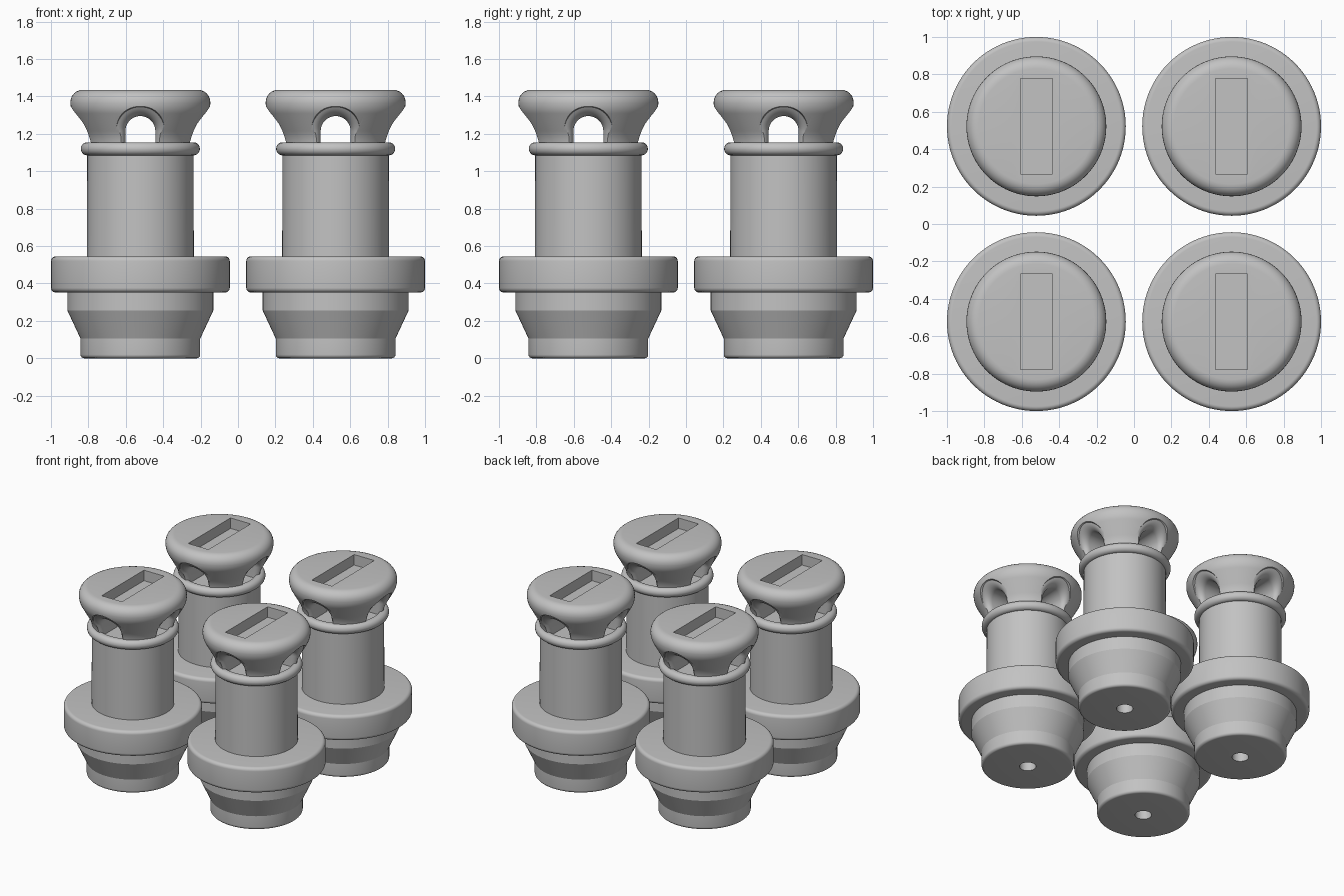
import bpy, bmesh, math

cube = bpy.data.objects.get("Cube")
if cube:
    bpy.data.objects.remove(cube, do_unlink=True)

SPACING = 0.522
SEGMENTS = 96
FLOOR = 1.13          # floor of the tunnels in the head

grey = bpy.data.materials.new("plain grey")
grey.use_nodes = True
colour = (0.54, 0.54, 0.54, 1)
grey.diffuse_color = colour
grey.node_tree.nodes["Principled BSDF"].inputs["Base Color"].default_value = colour


def rounded(corners, steps=6):
    """Replace each (r, z, fillet) corner with an arc-like curve."""
    points = []
    for i, (r, z, f) in enumerate(corners):
        if f == 0 or i in (0, len(corners) - 1):
            points.append((r, z))
            continue
        ends = []
        for pr, pz, _ in (corners[i - 1], corners[i + 1]):
            length = math.hypot(pr - r, pz - z)
            ends.append((r + (pr - r) * f / length, z + (pz - z) * f / length))
        (ar, az), (br, bz) = ends
        turn = math.atan2((ar - r) * (bz - z) - (az - z) * (br - r),
                          (ar - r) * (br - r) + (az - z) * (bz - z))
        weight = math.sin(abs(turn) / 2)      # rational curve gives a true arc
        for k in range(steps + 1):
            t = k / steps
            a, m, b = (1 - t) ** 2, 2 * t * (1 - t) * weight, t * t
            points.append(((a * ar + m * r + b * br) / (a + m + b),
                           (a * az + m * z + b * bz) / (a + m + b)))
    return points


def make_object(name, bm):
    bmesh.ops.recalc_face_normals(bm, faces=bm.faces)
    mesh = bpy.data.meshes.new(name)
    bm.to_mesh(mesh)
    bm.free()
    mesh.materials.append(grey)
    obj = bpy.data.objects.new(name, mesh)
    bpy.context.scene.collection.objects.link(obj)
    return obj


def revolve(name, corners):
    """Turn a profile that starts and ends on the axis."""
    bm = bmesh.new()
    verts = [bm.verts.new((r, 0, z)) for r, z in rounded(corners)]
    edges = [bm.edges.new(pair) for pair in zip(verts, verts[1:])]
    bmesh.ops.spin(bm, geom=verts + edges, axis=(0, 0, 1), cent=(0, 0, 0),
                   angle=math.tau, steps=SEGMENTS, use_merge=True)
    bmesh.ops.remove_doubles(bm, verts=bm.verts, dist=1e-5)
    return make_object(name, bm)


def box(name, size, centre):
    bm = bmesh.new()
    bmesh.ops.create_cube(bm, size=1)
    bmesh.ops.scale(bm, vec=size, verts=bm.verts)
    bmesh.ops.translate(bm, vec=centre, verts=bm.verts)
    return make_object(name, bm)


def tunnel(name, along_x):
    """Arched tunnel whose mouths flare out softly to meet the head."""
    half, spring, fillet = 0.08, 1.215, 0.06
    angles = [math.radians(a) for a in range(0, 81, 10)]
    side = [(half + fillet * (1 - math.cos(a)), 0.289 - fillet * (1 - math.sin(a)))
            for a in angles]
    side.append((side[-1][0] + 0.06, side[-1][1] + 0.15))
    stations = [(w, s, -1) for w, s in reversed(side)] + [(w, s, 1) for w, s in side]
    bm = bmesh.new()
    rings = []
    for w, s, sign in stations:
        arch = [(w, 1.0), (w, FLOOR)]
        arch += [(w * math.cos(math.pi * k / 24), spring + w * math.sin(math.pi * k / 24))
                 for k in range(25)]
        arch += [(-w, FLOOR), (-w, 1.0)]
        ring = []
        for x, z in arch:
            # follow the outward lean and the roundness of the head
            y = sign * (s + 0.4 * max(0, z - 1.155) - x * x / 0.58)
            ring.append(bm.verts.new((y, -x, z) if along_x else (x, y, z)))
        rings.append(ring)
    for a, b in zip(rings, rings[1:]):
        for k in range(len(a)):
            n = (k + 1) % len(a)
            bm.faces.new((a[k], a[n], b[n], b[k]))
    bm.faces.new(rings[0])
    bm.faces.new(rings[-1])
    bmesh.ops.triangulate(bm, faces=bm.faces)
    return make_object(name, bm)


def cut(obj, cutters):
    """Subtract each cutter in turn and keep the resulting mesh."""
    for cutter in cutters:
        mod = obj.modifiers.new("cut", 'BOOLEAN')
        mod.operation = 'DIFFERENCE'
        mod.solver = 'EXACT'
        mod.object = cutter
        deps = bpy.context.evaluated_depsgraph_get()
        mesh = bpy.data.meshes.new_from_object(obj.evaluated_get(deps))
        obj.modifiers.clear()
        obj.data = mesh
        bpy.data.objects.remove(cutter, do_unlink=True)


# Tapered foot with a blind hole in its underside
foot = revolve("foot", [(0, 0, 0), (0.32, 0, 0.02), (0.32, 0.105, 0),
                        (0.39, 0.255, 0), (0.39, 0.37, 0), (0, 0.37, 0)])
cut(foot, [revolve("hole_cutter", [(0, -0.1, 0), (0.057, -0.1, 0),
                                   (0.057, 0.25, 0), (0, 0.25, 0)])])

# Wide collar, barrel and thin ring
collar = revolve("collar", [(0, 0.352, 0), (0.478, 0.352, 0.025),
                            (0.478, 0.545, 0.025), (0, 0.545, 0)])
barrel = revolve("barrel", [(0, 0.5, 0), (0.286, 0.5, 0), (0.284, FLOOR, 0),
                            (0, FLOOR, 0)])
ring = revolve("ring", [(0, 1.085, 0), (0.318, 1.085, 0.034),
                        (0.318, 1.155, 0.034), (0.26, 1.155, 0.015),
                        (0.25, 1.12, 0), (0, 1.12, 0)])

# Flared head with crossing tunnels and a slot in the top
head = revolve("head", [(0, FLOOR - 0.01, 0), (0.28, FLOOR - 0.01, 0),
                        (0.287, 1.18, 0.04), (0.374, 1.335, 0.03),
                        (0.374, 1.435, 0.065), (0, 1.435, 0)])
cut(head, [box("slot_cutter", (0.17, 0.51, 0.2), (0, 0, 1.455)),
           tunnel("tunnel_x_cutter", True), tunnel("tunnel_y_cutter", False)])

# Smooth shading, then four identical pegs
parts = [foot, collar, barrel, ring, head]
bpy.ops.object.select_all(action='DESELECT')
for part in parts:
    part.select_set(True)
bpy.context.view_layer.objects.active = head
bpy.ops.object.shade_smooth_by_angle(angle=math.radians(22))

places = {"front_right": (-1, -1), "front_left": (1, -1),
          "back_right": (-1, 1), "back_left": (1, 1)}
for place, (sx, sy) in places.items():
    for part in parts:
        copy = part.copy()
        copy.name = f"{place}_{part.name}"
        copy.location = (sx * SPACING, sy * SPACING, 0)
        bpy.context.scene.collection.objects.link(copy)
for part in parts:
    bpy.data.objects.remove(part, do_unlink=True)
